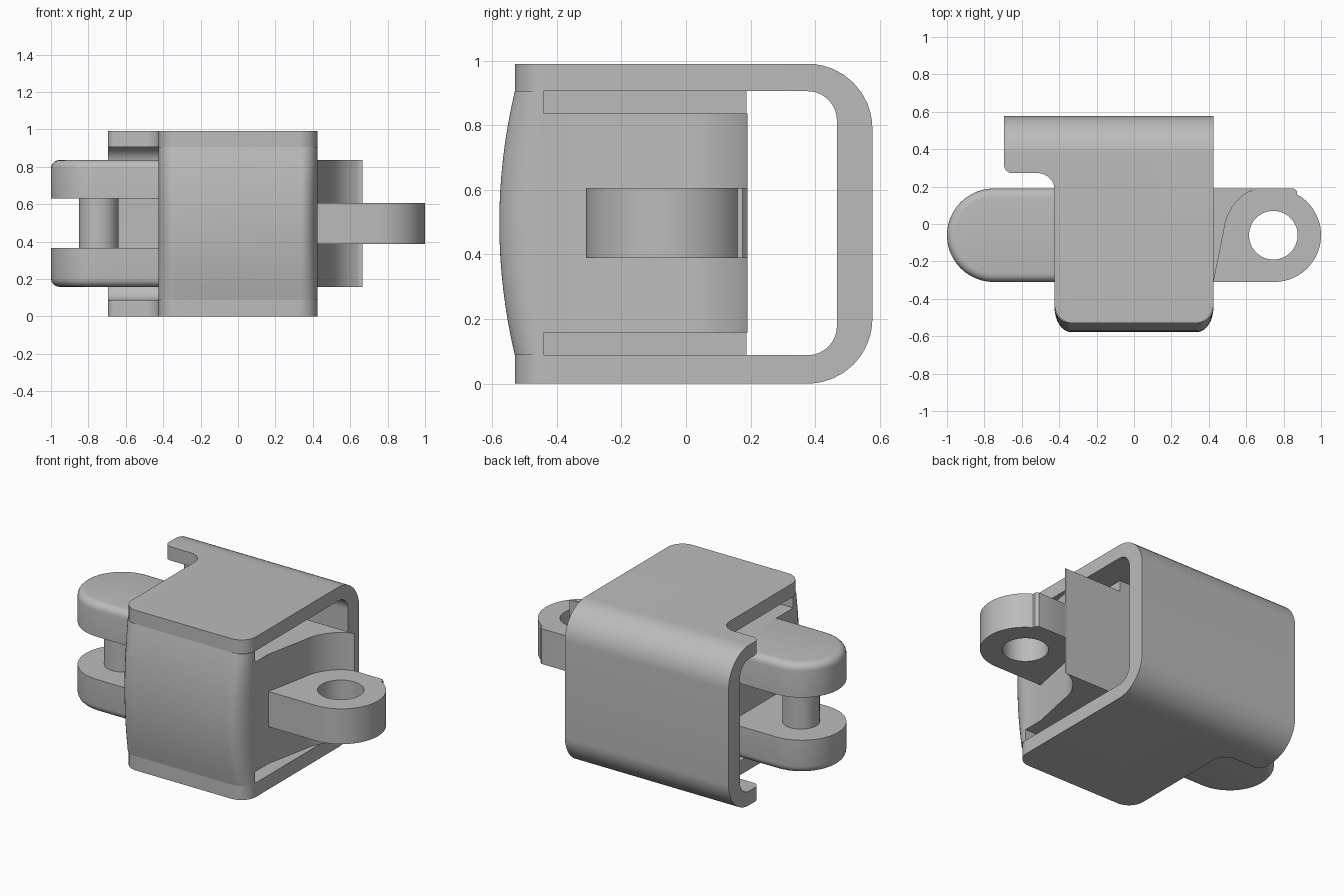
import bpy, bmesh, math
from mathutils import Vector

if "Cube" in bpy.data.objects:
    bpy.data.objects.remove(bpy.data.objects["Cube"])

grey = bpy.data.materials.new("plain_grey")
grey.use_nodes = True
COLOUR = (0.5, 0.5, 0.5, 1)
grey.diffuse_color = COLOUR
grey.node_tree.nodes["Principled BSDF"].inputs["Base Color"].default_value = COLOUR


def rounded(corners, steps=10):
    """Outline from (u, v, radius) corners, each replaced by an arc."""
    out = []
    for i, (u, v, r) in enumerate(corners):
        p = Vector((u, v))
        if r == 0:
            out.append(p)
            continue
        d1 = (Vector(corners[i - 1][:2]) - p).normalized()
        d2 = (Vector(corners[(i + 1) % len(corners)][:2]) - p).normalized()
        half = d1.angle(d2) / 2
        c = p + (d1 + d2).normalized() * r / math.sin(half)
        a, b = (p + d * r / math.tan(half) - c for d in (d1, d2))
        out += [c + a.lerp(b, k / steps).normalized() * r for k in range(steps + 1)]
    return out


def arc(cx, cy, r, start, end, steps=24):
    angles = [math.radians(start + (end - start) * k / steps) for k in range(steps + 1)]
    return [Vector((cx + r * math.cos(a), cy + r * math.sin(a))) for a in angles]


def prism(name, outline, levels, axis="z"):
    """Outline extruded along an axis, with a ring of vertices at every level."""
    bm = bmesh.new()
    place = (lambda p, h: (p[0], p[1], h)) if axis == "z" else (lambda p, h: (h, p[0], p[1]))
    rings = [[bm.verts.new(place(p, h)) for p in outline] for h in levels]
    n = len(outline)
    for low, high in zip(rings, rings[1:]):
        for i in range(n):
            j = (i + 1) % n
            bm.faces.new((low[i], low[j], high[j], high[i]))
    bm.faces.new(rings[0][::-1])
    bm.faces.new(rings[-1])
    bmesh.ops.recalc_face_normals(bm, faces=bm.faces)
    mesh = bpy.data.meshes.new(name)
    bm.to_mesh(mesh)
    bm.free()
    mesh.materials.append(grey)
    obj = bpy.data.objects.new(name, mesh)
    bpy.context.collection.objects.link(obj)
    return obj


def activate(obj):
    bpy.ops.object.select_all(action="DESELECT")
    obj.select_set(True)
    bpy.context.view_layer.objects.active = obj


def boolean(obj, cutter, operation):
    cutter.hide_render = True
    mod = obj.modifiers.new("cut", "BOOLEAN")
    mod.object, mod.operation, mod.solver = cutter, operation, "EXACT"
    activate(obj)
    bpy.ops.object.modifier_apply(modifier=mod.name)
    bpy.data.objects.remove(cutter)


LOW, HIGH = 0.088, 0.905            # inner faces of the shell
BODY_LOW, BODY_HIGH = 0.158, 0.836
PIVOT_X, PIVOT_Y, LUG_R = 0.75, -0.06, 0.25
FRONT, BACK = PIVOT_Y - LUG_R, PIVOT_Y + LUG_R
SIDE = 0.425

# Wrapping shell: C-shaped side profile trimmed to the plan outline
shell = prism("outer_shell", rounded([
    (-0.65, 0, 0), (0.577, 0, 0.2), (0.577, 0.99, 0.2), (-0.65, 0.99, 0),
    (-0.65, HIGH, 0), (0.467, HIGH, 0.09), (0.467, LOW, 0.09), (-0.65, LOW, 0)]),
    (-0.8, 0.5), "x")
trim = prism("shell_trim", rounded([
    (-SIDE, -0.53, 0.1), (SIDE, -0.53, 0.1), (SIDE, 0.7, 0), (-0.695, 0.7, 0),
    (-0.695, 0.272, 0.045), (-SIDE, 0.272, 0.09)]), (-0.1, 1.1))
boolean(shell, trim, "INTERSECT")

# Bulging front plate
PLATE_BACK, STEPS = -0.44, 16
plate = prism("front_plate", rounded([
    (-SIDE, -0.53, 0.088), (SIDE, -0.53, 0.088), (SIDE, PLATE_BACK, 0),
    (-SIDE, PLATE_BACK, 0)]),
    [LOW + (HIGH - LOW) * k / STEPS for k in range(STEPS + 1)])
for v in plate.data.vertices:
    t = 2 * (v.co.z - LOW) / (HIGH - LOW) - 1
    v.co.y -= 0.048 * (1 - t * t) * (PLATE_BACK - v.co.y) / 0.09

# Core with a hollowed right end that clears the neighbouring lugs
core = prism("core_block",
             [(-SIDE, BACK), (-SIDE, PLATE_BACK), (SIDE, PLATE_BACK), (SIDE, FRONT)]
             + arc(PIVOT_X, PIVOT_Y, 0.27, 175, 112) + [(0.665, BACK)],
             (BODY_LOW, BODY_HIGH))
rib = prism("core_rib", [(-0.26, PLATE_BACK), (0.26, PLATE_BACK),
                         (0.26, BACK - 0.002), (-0.26, BACK - 0.002)], (LOW, HIGH))

# Single lug with a pin hole
lug = prism("single_lug", [(0.42, FRONT)]
            + arc(PIVOT_X, PIVOT_Y, LUG_R, -90, 61)
            + [(0.872, 0.175), (0.855, BACK), (0.66, BACK), (0.42, 0.1)],
            (0.388, 0.606))
hole = prism("pin_hole", arc(PIVOT_X - 0.005, PIVOT_Y, 0.13, 0, 352.5, 47), (0.2, 0.8))
boolean(lug, hole, "DIFFERENCE")

# Pair of lugs, rounded along the outer rim, joined by a pin
for name, low, high, rim in (("lower_lug", BODY_LOW, 0.366, BODY_LOW),
                             ("upper_lug", 0.63, BODY_HIGH, BODY_HIGH)):
    ear = prism(name, [(-SIDE, BACK)] + arc(-PIVOT_X, PIVOT_Y, LUG_R, 90, 270)
                + [(-SIDE, FRONT)], (low, high))
    bm = bmesh.new()
    bm.from_mesh(ear.data)
    edges = [e for e in bm.edges
             if all(abs(v.co.z - rim) < 1e-4 for v in e.verts)
             and any(v.co.x < -SIDE - 0.01 for v in e.verts)]
    bmesh.ops.bevel(bm, geom=edges, offset=0.045, segments=5, profile=0.5, affect="EDGES")
    bm.to_mesh(ear.data)
    bm.free()
prism("hinge_pin", arc(-PIVOT_X + 0.005, PIVOT_Y, 0.105, 0, 352.5, 47), (0.36, 0.64))

# Smooth curved faces, keep hard edges
for obj in bpy.context.collection.objects:
    if obj.type == "MESH":
        activate(obj)
        bpy.ops.object.shade_smooth_by_angle(angle=math.radians(30))
